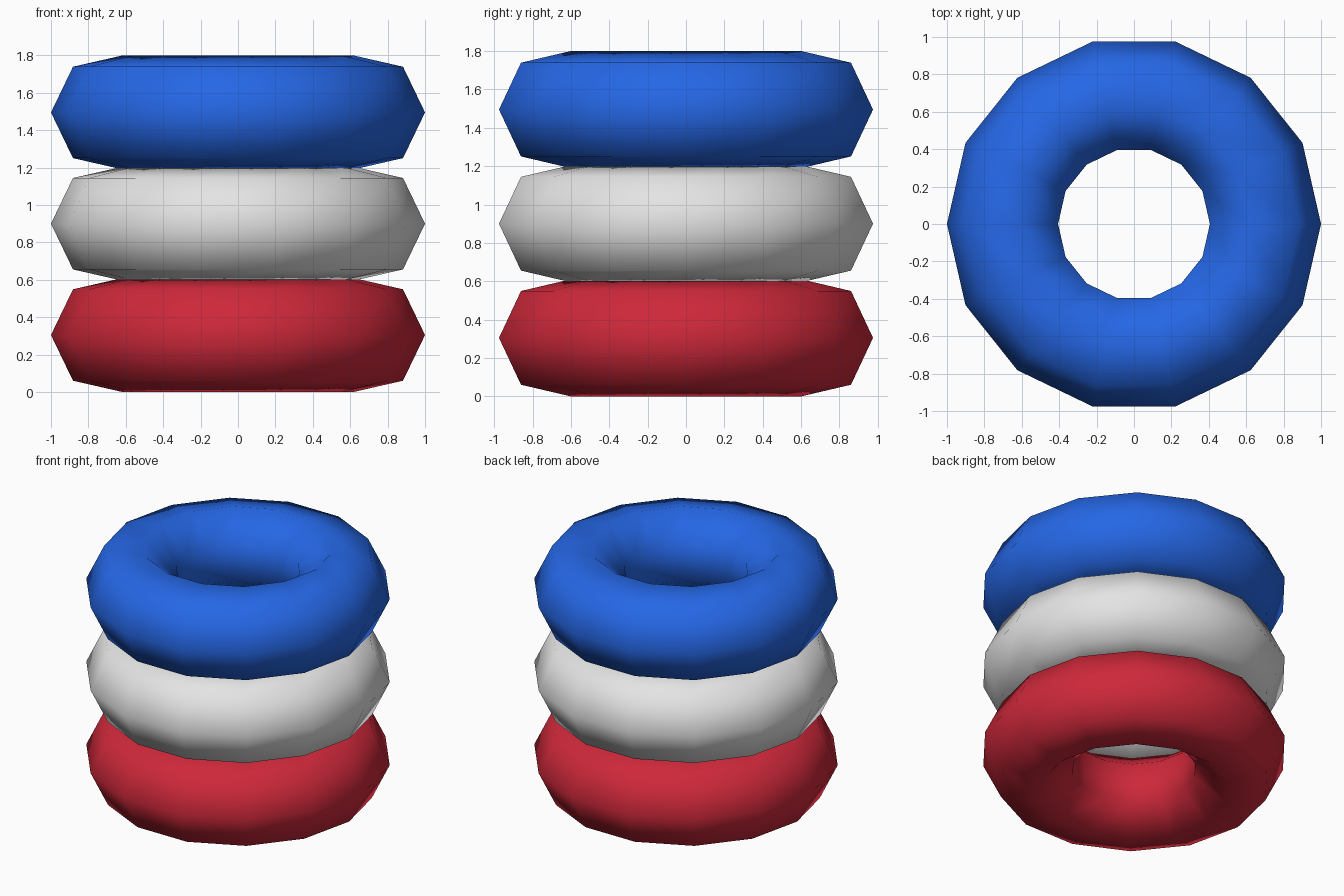
import bpy

if "Cube" in bpy.data.objects:
    bpy.data.objects.remove(bpy.data.objects["Cube"])

MAJOR, MINOR, SPACING = 0.6875, 0.3125, 0.595


def linear(c):
    c /= 255
    return c / 12.92 if c <= 0.04045 else ((c + 0.055) / 1.055) ** 2.4


def material(name, rgb):
    mat = bpy.data.materials.new(name)
    mat.diffuse_color = (*[linear(c) for c in rgb], 1)
    mat.use_nodes = True
    mat.node_tree.nodes["Principled BSDF"].inputs["Base Color"].default_value = mat.diffuse_color
    return mat


# Three stacked low-poly rings, bottom to top
rings = [
    ("bottom_ring", "red", (206, 40, 58)),
    ("middle_ring", "white", (228, 228, 228)),
    ("top_ring", "blue", (37, 103, 230)),
]
for i, (name, colour, rgb) in enumerate(rings):
    bpy.ops.mesh.primitive_torus_add(
        major_segments=14, minor_segments=7,
        major_radius=MAJOR, minor_radius=MINOR,
        location=(0, 0, 0.305 + i * SPACING))
    ring = bpy.context.object
    ring.name = name
    ring.data.materials.append(material(colour, rgb))
    bpy.ops.object.shade_smooth()
